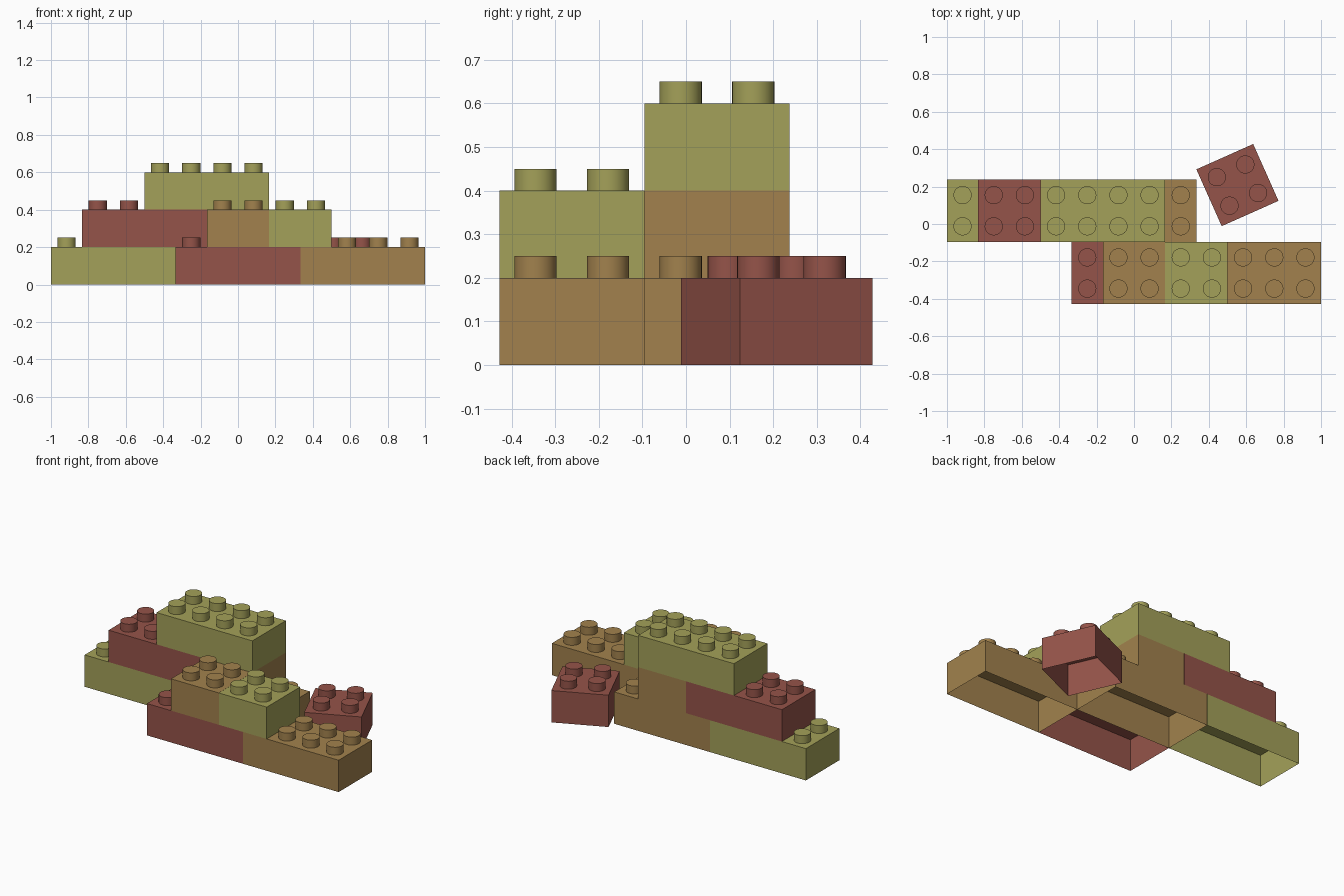
import bpy
import bmesh
from math import radians
from mathutils import Matrix, Vector

if "Cube" in bpy.data.objects:
    bpy.data.objects.remove(bpy.data.objects["Cube"], do_unlink=True)

PITCH = 1 / 6        # stud spacing
HEIGHT = 0.2         # brick body height
STUD_R = 0.0485
STUD_H = 0.05
GAP = 0.0004         # hairline clearance so neighbouring walls never coincide
BACK_Y = 0.071       # centre lines of the two rows
FRONT_Y = -0.262


def make_material(name, colour):
    mat = bpy.data.materials.new(name)
    mat.use_nodes = True
    mat.diffuse_color = (*colour, 1)
    bsdf = next(n for n in mat.node_tree.nodes if n.type == "BSDF_PRINCIPLED")
    bsdf.inputs["Base Color"].default_value = (*colour, 1)
    bsdf.inputs["Roughness"].default_value = 0.6
    return mat


OLIVE = make_material("olive green", (0.37, 0.355, 0.1))
RED = make_material("brick red", (0.3, 0.088, 0.067))
BROWN = make_material("tan brown", (0.36, 0.222, 0.075))


def brick(name, mat, columns, x, y, level, turn=0):
    """Hollow brick, open underneath, two studs deep and centred on x, y."""
    bm = bmesh.new()
    size = (columns * PITCH - 2 * GAP, 2 * PITCH - 2 * GAP, HEIGHT)
    body = Matrix.Translation((0, 0, HEIGHT / 2)) @ Matrix.Diagonal((*size, 1))
    bmesh.ops.create_cube(bm, size=1, matrix=body)

    # Studs on a regular grid
    for i in range(columns):
        for side in (-0.5, 0.5):
            centre = Vector(((i - (columns - 1) / 2) * PITCH, side * PITCH,
                             HEIGHT + STUD_H / 2))
            bmesh.ops.create_cone(bm, cap_ends=True, segments=32,
                                  radius1=STUD_R, radius2=STUD_R, depth=STUD_H,
                                  matrix=Matrix.Translation(centre))

    # Open the underside and drop the hidden stud bases
    bm.normal_update()
    down = [f for f in bm.faces if f.normal.z < -0.9]
    bmesh.ops.delete(bm, geom=down, context="FACES_ONLY")

    # Only the round stud walls are smooth
    for f in bm.faces:
        f.smooth = (abs(f.normal.z) < 0.1
                    and f.calc_center_median().z > HEIGHT)

    mesh = bpy.data.meshes.new(name)
    bm.to_mesh(mesh)
    bm.free()
    mesh.materials.append(mat)
    obj = bpy.data.objects.new(name, mesh)
    obj.location = (x, y, level * HEIGHT)
    obj.rotation_euler.z = radians(turn)
    bpy.context.collection.objects.link(obj)


# Back row: three stepped courses
brick("back_base_brick_right", OLIVE, 4, -4 * PITCH, BACK_Y, 0)
brick("back_base_brick_left", BROWN, 4, 0, BACK_Y, 0)
brick("back_middle_brick_right", RED, 4, -3 * PITCH, BACK_Y, 1)
brick("back_middle_brick_left", BROWN, 2, 0, BACK_Y, 1)
brick("back_top_brick", OLIVE, 4, -PITCH, BACK_Y, 2)

# Front row: two courses
brick("front_base_brick_right", RED, 4, 0, FRONT_Y, 0)
brick("front_base_brick_left", BROWN, 4, 4 * PITCH, FRONT_Y, 0)
brick("front_upper_brick_right", BROWN, 2, 0, FRONT_Y, 1)
brick("front_upper_brick_left", OLIVE, 2, 2 * PITCH, FRONT_Y, 1)

# Loose brick lying beside the wall
brick("loose_brick", RED, 2, 0.553, 0.208, 0, turn=24)
